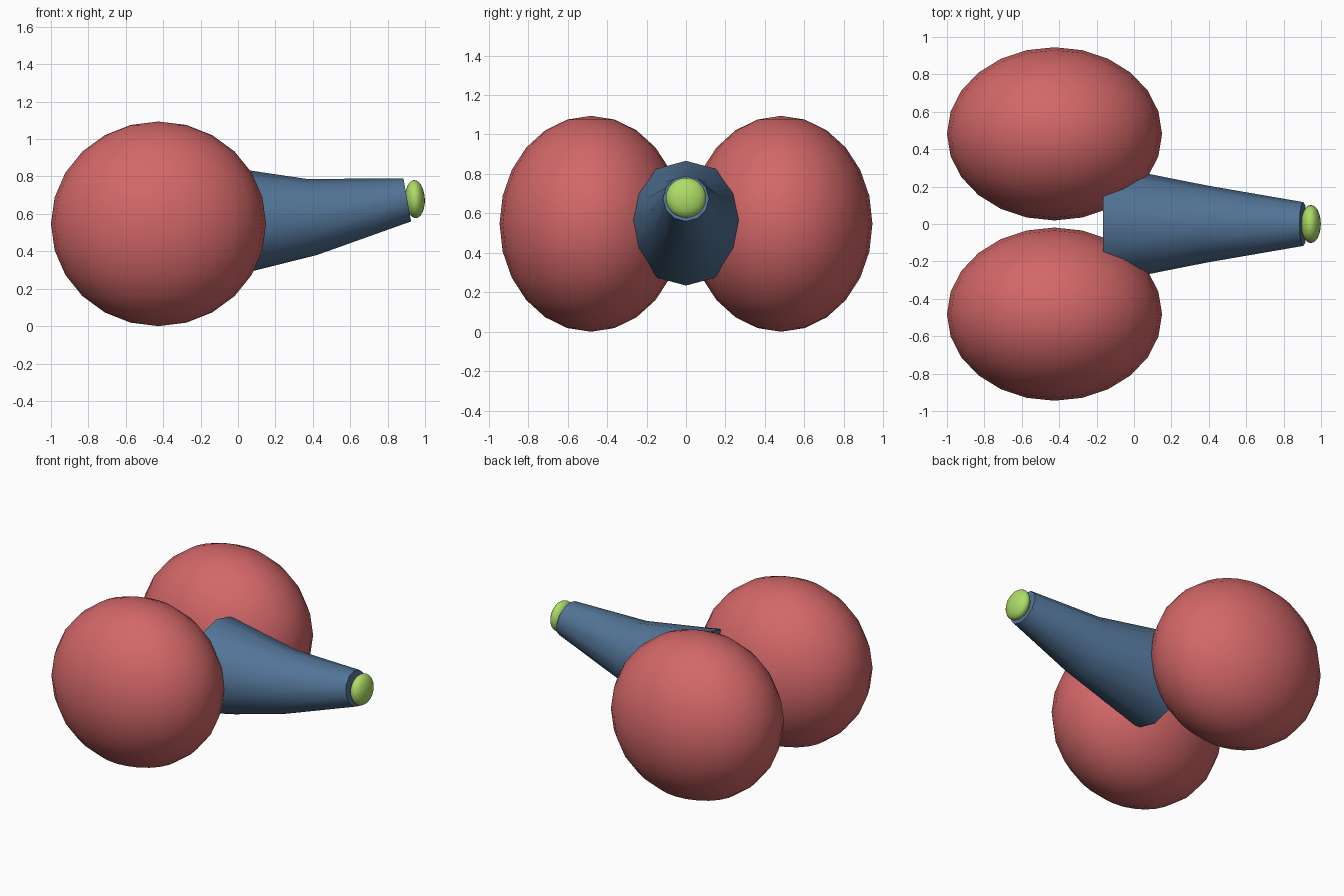
import bpy, bmesh, math
from mathutils import Matrix, Vector

cube = bpy.data.objects.get("Cube")
if cube:
    bpy.data.objects.remove(cube, do_unlink=True)


def make_material(name, rgb):
    mat = bpy.data.materials.new(name)
    mat.use_nodes = True
    mat.diffuse_color = (*rgb, 1)
    mat.node_tree.nodes["Principled BSDF"].inputs["Base Color"].default_value = (*rgb, 1)
    return mat


red = make_material("soft red", (0.65, 0.135, 0.138))
blue = make_material("slate blue", (0.085, 0.175, 0.31))
green = make_material("lime green", (0.42, 0.72, 0.135))


def finish(name, bm, mat, angle):
    bmesh.ops.recalc_face_normals(bm, faces=bm.faces)
    mesh = bpy.data.meshes.new(name)
    bm.to_mesh(mesh)
    bm.free()
    mesh.materials.append(mat)
    obj = bpy.data.objects.new(name, mesh)
    bpy.context.collection.objects.link(obj)
    bpy.ops.object.select_all(action="DESELECT")
    obj.select_set(True)
    bpy.context.view_layer.objects.active = obj
    bpy.ops.object.shade_smooth_by_angle(angle=math.radians(angle))
    return obj


def ellipsoid(name, center, radii, mat, tilt=0):
    bm = bmesh.new()
    matrix = (Matrix.Translation(center) @ Matrix.Rotation(math.radians(tilt), 4, "Y")
              @ Matrix.Diagonal((*radii, 1)))
    bmesh.ops.create_uvsphere(bm, u_segments=24, v_segments=12, radius=1, matrix=matrix)
    return finish(name, bm, mat, 60)


# Large round side lobes
for side, label in ((-1, "front"), (1, "back")):
    ellipsoid(label + "_lobe", (-0.425, side * 0.482, 0.547), (0.575, 0.463, 0.547), red)

# Tapered twelve-sided body: centre x, centre z, radius, backward tilt
sections = [(-0.165, 0.55, 0.316, 0), (0.395, 0.583, 0.205, 7), (0.905, 0.675, 0.117, 10)]
bm = bmesh.new()
rings = []
for x, z, radius, tilt in sections:
    turn = Matrix.Rotation(math.radians(-tilt), 3, "Y")
    ring = []
    for i in range(12):
        a = math.tau * i / 12
        offset = turn @ Vector((0, math.sin(a) * radius, math.cos(a) * radius))
        ring.append(bm.verts.new(Vector((x, 0, z)) + offset))
    rings.append(ring)
for near, far in zip(rings, rings[1:]):
    for i in range(12):
        j = (i + 1) % 12
        bm.faces.new((near[i], near[j], far[j], far[i]))
bm.faces.new(rings[0])
bm.faces.new(rings[-1])
finish("tapered_body", bm, blue, 40)

# Rounded tip
ellipsoid("tip", (0.946, 0, 0.679), (0.053, 0.102, 0.102), green, -3)
